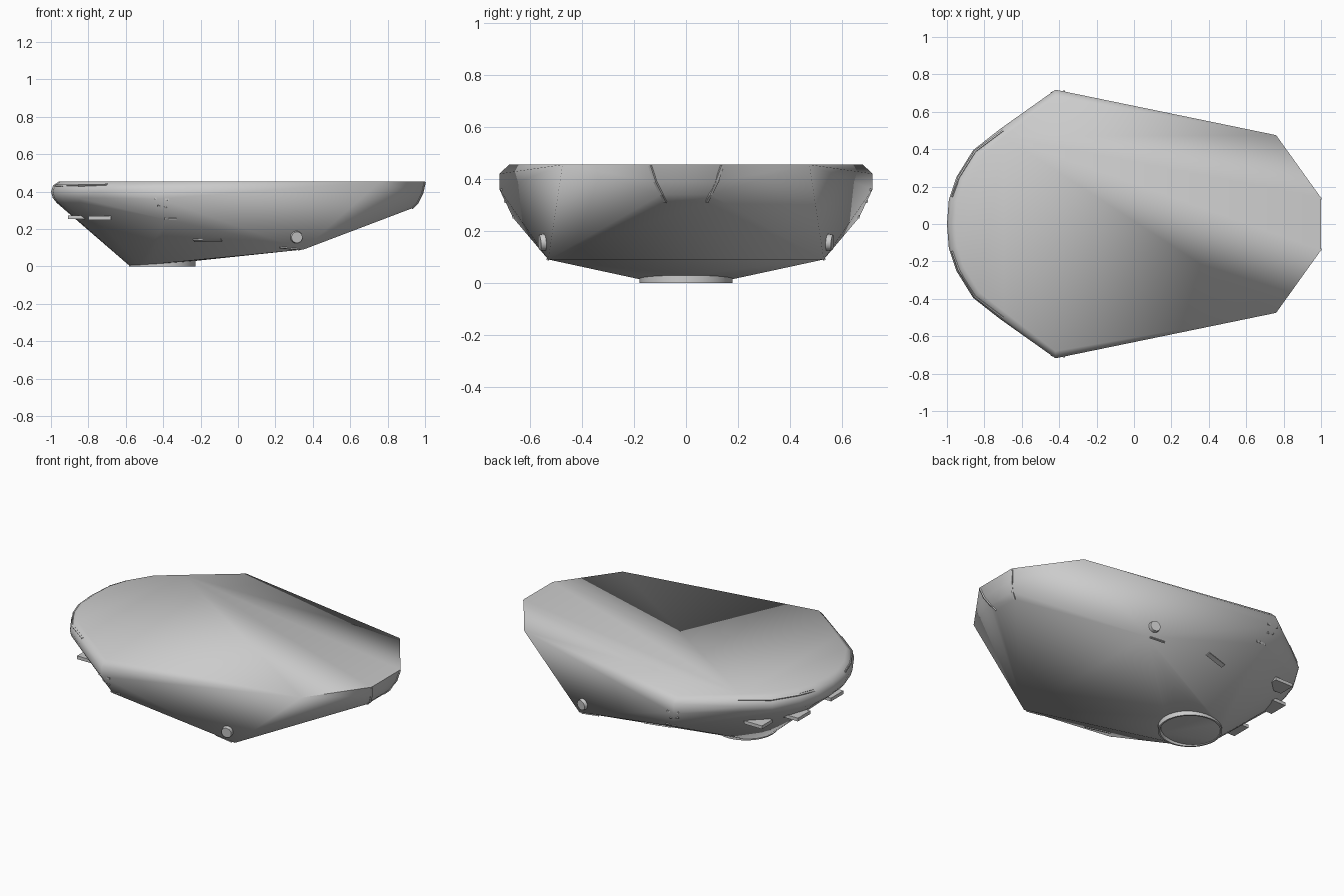
import bpy, bmesh, math
from mathutils import Vector
from mathutils.bvhtree import BVHTree

if "Cube" in bpy.data.objects:
    bpy.data.objects.remove(bpy.data.objects["Cube"])

# Key points of the hull on one side, mirrored across y = 0
half = [
    # flat deck edge and widest rim
    (1.0, .14, .455), (.76, .475, .455), (-.42, .68, .455), (-.42, .718, .42), (-.42, .718, .36),
    # bow keel curve
    (.985, .12, .39), (.96, .095, .34), (.93, .08, .31),
    # lower chine and side knuckle
    (.35, .53, .09), (-.38, .665, .25),
]
# Rounded stern: the same arc at several heights
arc = [(-1.0, .0), (-.99, .13), (-.95, .25), (-.86, .395), (-.72, .505)]
for z, inset in ((.455, .045), (.433, .012), (.40, 0), (.365, .01), (.34, .03)):
    for x, y in arc:
        d = Vector((x + .42, y, 0)).normalized() * inset
        half.append((x - d.x, y - d.y, z))
# Round belly under the stern
for i in range(13):
    a = math.pi * i / 12
    half.append((-.405 + .175 * math.cos(a), .178 * math.sin(a), .016 + .013 * math.cos(a)))


def add(name, bm, angle=None):
    bmesh.ops.recalc_face_normals(bm, faces=bm.faces)
    me = bpy.data.meshes.new(name)
    bm.to_mesh(me)
    ob = bpy.data.objects.new(name, me)
    bpy.context.collection.objects.link(ob)
    if angle:
        bpy.ops.object.select_all(action='DESELECT')
        ob.select_set(True)
        bpy.context.view_layer.objects.active = ob
        bpy.ops.object.shade_smooth_by_angle(angle=math.radians(angle))
    return ob


# Hull
bm = bmesh.new()
for x, y, z in half:
    for s in (1, -1):
        bm.verts.new((x, y * s, z))
bmesh.ops.remove_doubles(bm, verts=bm.verts, dist=.001)
res = bmesh.ops.convex_hull(bm, input=bm.verts)
bmesh.ops.delete(bm, geom=[v for v in bm.verts if not v.link_faces], context='VERTS')
bm.normal_update()
tree = BVHTree.FromBMesh(bm)
add("hull", bm, 60)
bm.free()

# Open round collar below the belly
bm = bmesh.new()
rings = [[bm.verts.new((-.405 + r * math.cos(a), r * math.sin(a), z))
          for a in (math.tau * i / 40 for i in range(40))]
         for r, z in ((.178, .035), (.178, 0), (.168, 0), (.160, .035))]
for lo, hi in zip(rings, rings[1:]):
    for i in range(40):
        j = (i + 1) % 40
        bm.faces.new((lo[i], lo[j], hi[j], hi[i]))
add("belly_collar", bm, 35)
bm.free()


def plate(name, pts, width, lift=.006):
    """Raised strip following the hull surface, on both sides."""
    for s, side in ((1, "left"), (-1, "right")):
        bm = bmesh.new()
        hits = [tree.find_nearest(Vector((x, y * s, z)))[:2] for x, y, z in pts]
        rows = []
        for i, (p, n) in enumerate(hits):
            t = hits[min(i + 1, len(hits) - 1)][0] - hits[max(i - 1, 0)][0]
            c = n.cross(t).normalized() * width / 2
            rows.append([bm.verts.new(q) for q in (p - c - n * .01, p - c * .8 + n * lift,
                                                   p + c * .8 + n * lift, p + c - n * .01)])
        for a, b in zip(rows, rows[1:]):
            for k in range(4):
                bm.faces.new((a[k], a[(k + 1) % 4], b[(k + 1) % 4], b[k]))
        bm.faces.new(rows[0])
        bm.faces.new(rows[-1])
        add(f"{name}_{side}", bm)
        bm.free()


# Bow ribs, stern rim strips and small side fittings
plate("bow_rib", [(1, .14, .45), (.985, .12, .39), (.96, .095, .34), (.93, .08, .31)], .014, .003)
plate("stern_rim", [(-.985, .15, .436), (-.94, .25, .436), (-.85, .39, .436), (-.70, .50, .436)], .012, .004)
plate("side_vent_upper", [(-.45, .71, .362), (-.37, .71, .358)], .012)
plate("side_vent_lower", [(-.44, .70, .315), (-.38, .70, .31)], .012)
plate("knuckle_clip", [(-.40, .67, .25), (-.33, .65, .26)], .012)
plate("side_fin", [(-.24, .50, .108), (-.09, .53, .138)], .03)
plate("chine_strip", [(.22, .53, .094), (.33, .53, .094)], .012)

# Stern step bars
for s in (1, -1):
    for x, y, z, lx, ly in ((-.85, .16, .262, .12, .12), (-.74, .36, .258, .12, .10)):
        bm = bmesh.new()
        bmesh.ops.create_cube(bm, size=1)
        for v in bm.verts:
            v.co = Vector((v.co.x * lx + x, (v.co.y * ly + y) * s, v.co.z * .02 + z))
        add("stern_step", bm)
        bm.free()

# Round side thrusters near the chine
for s in (1, -1):
    p, n, _, _ = tree.find_nearest(Vector((.315, .56 * s, .155)))
    bm = bmesh.new()
    bmesh.ops.create_cone(bm, cap_ends=True, segments=16, radius1=.036, radius2=.03, depth=.04)
    rot = Vector((0, 0, 1)).rotation_difference(n).to_matrix()
    for v in bm.verts:
        v.co = rot @ v.co + p
    add("side_thruster", bm, 35)
    bm.free()
